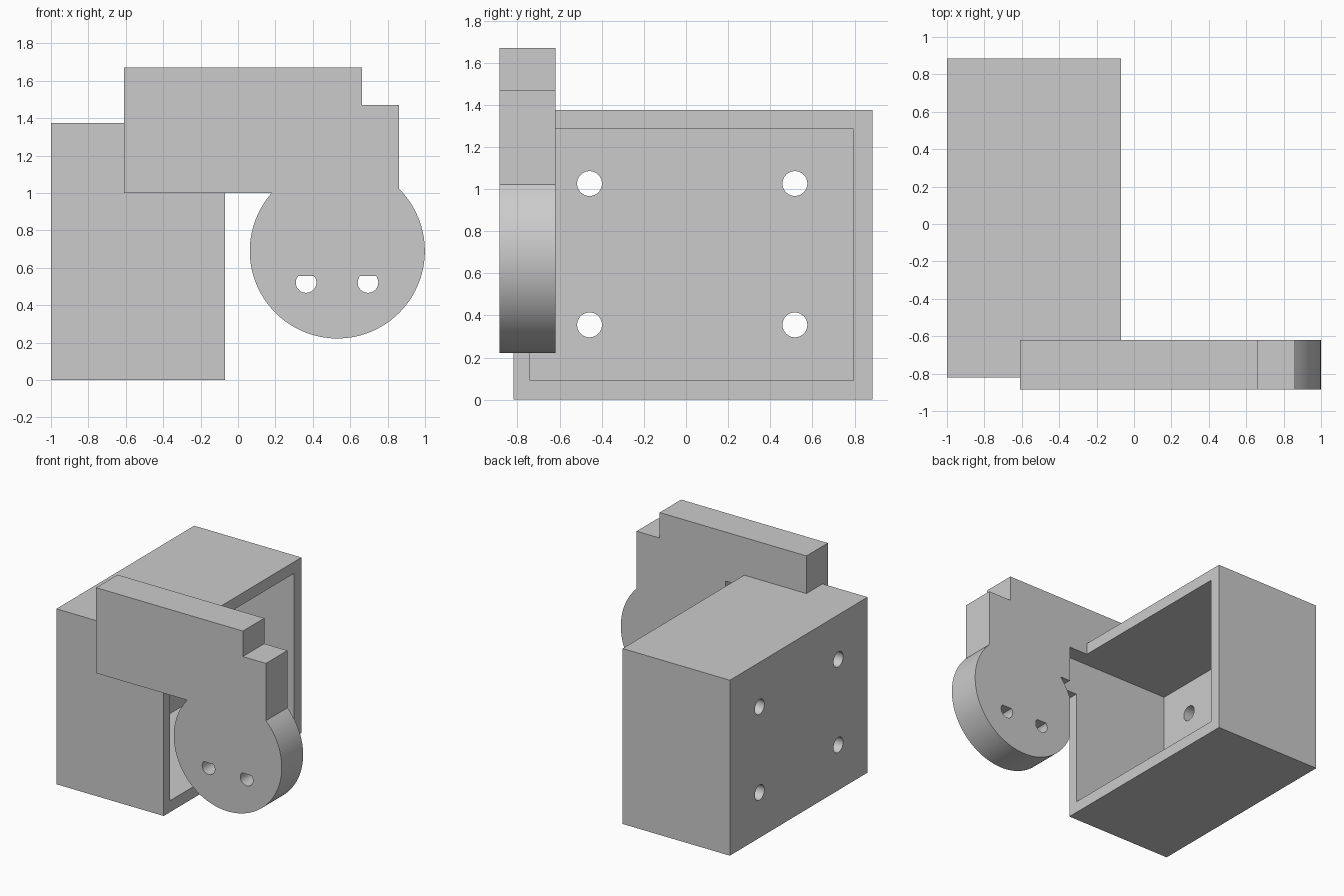
import bpy, bmesh, math
from mathutils import Vector

cube = bpy.data.objects.get("Cube")
if cube:
    bpy.data.objects.remove(cube, do_unlink=True)

grey = bpy.data.materials.new("plain_grey")
grey.use_nodes = True
grey.diffuse_color = (0.6, 0.6, 0.6, 1)
grey.node_tree.nodes["Principled BSDF"].inputs["Base Color"].default_value = (0.6, 0.6, 0.6, 1)


def prism(name, outline, axis, lo, hi):
    """Extrude a 2D outline along x (outline in y, z) or y (outline in x, z)."""
    def place(p, d):
        return Vector((d, p[0], p[1])) if axis == "x" else Vector((p[0], d, p[1]))
    bm = bmesh.new()
    face = bm.faces.new([bm.verts.new(place(p, lo)) for p in outline])
    new = bmesh.ops.extrude_face_region(bm, geom=[face])["geom"]
    bmesh.ops.translate(bm, verts=[v for v in new if isinstance(v, bmesh.types.BMVert)],
                        vec=place((0, 0), hi - lo))
    bmesh.ops.recalc_face_normals(bm, faces=bm.faces)
    mesh = bpy.data.meshes.new(name)
    bm.to_mesh(mesh)
    bm.free()
    mesh.materials.append(grey)
    obj = bpy.data.objects.new(name, mesh)
    bpy.context.collection.objects.link(obj)
    return obj


def rect(a, b, c, d):
    return [(a, c), (b, c), (b, d), (a, d)]


def arc(cx, cz, r, start, end, n):
    return [(cx + r * math.cos(start + (end - start) * i / n),
             cz + r * math.sin(start + (end - start) * i / n)) for i in range(n + 1)]


def combine(target, other, operation):
    mod = target.modifiers.new(operation.lower(), "BOOLEAN")
    mod.operation, mod.solver, mod.object = operation, "EXACT", other
    bpy.context.view_layer.objects.active = target
    bpy.ops.object.modifier_apply(modifier=mod.name)
    bpy.data.objects.remove(other, do_unlink=True)


# Box housing
body = prism("box_with_arm", rect(-0.82, 0.885, 0, 1.375), "x", -1, -0.07)

# Stepped arm running into a round disc
cx, cz, r = 0.531, 0.69, 0.468
right, bottom = 0.862, 1.0
start = math.acos((right - cx) / r)
end = -math.pi - math.asin((bottom - cz) / r)
outline = [(-0.61, bottom), (-0.61, 1.67), (0.662, 1.67), (0.662, 1.47), (right, 1.47)]
outline += arc(cx, cz, r, start, end, 96)
combine(body, prism("arm", outline, "y", -0.885, -0.62), "UNION")

# Cavity, reaching past the opening into the back of the arm
combine(body, prism("cavity", rect(-0.74, 0.795, 0.09, 1.285), "x", -0.91, 0.093), "DIFFERENCE")

# Four round mounting holes in the closed wall
for y in (-0.458, 0.517):
    for z in (0.355, 1.026):
        ring = arc(y, z, 0.059, 0, math.tau, 40)[:-1]
        combine(body, prism("wall_hole", ring, "x", -1.1, -0.8), "DIFFERENCE")

# Two flat-topped shaft holes through the disc
flat = math.asin(0.036 / 0.055)
for x in (0.364, 0.695):
    shape = arc(x, 0.521, 0.055, math.pi - flat, math.tau + flat, 32)
    combine(body, prism("shaft_hole", shape, "y", -1, -0.5), "DIFFERENCE")

# Smooth curved walls, sharp corners
bpy.ops.object.select_all(action="DESELECT")
body.select_set(True)
bpy.context.view_layer.objects.active = body
bpy.ops.object.shade_smooth_by_angle(angle=math.radians(30))
